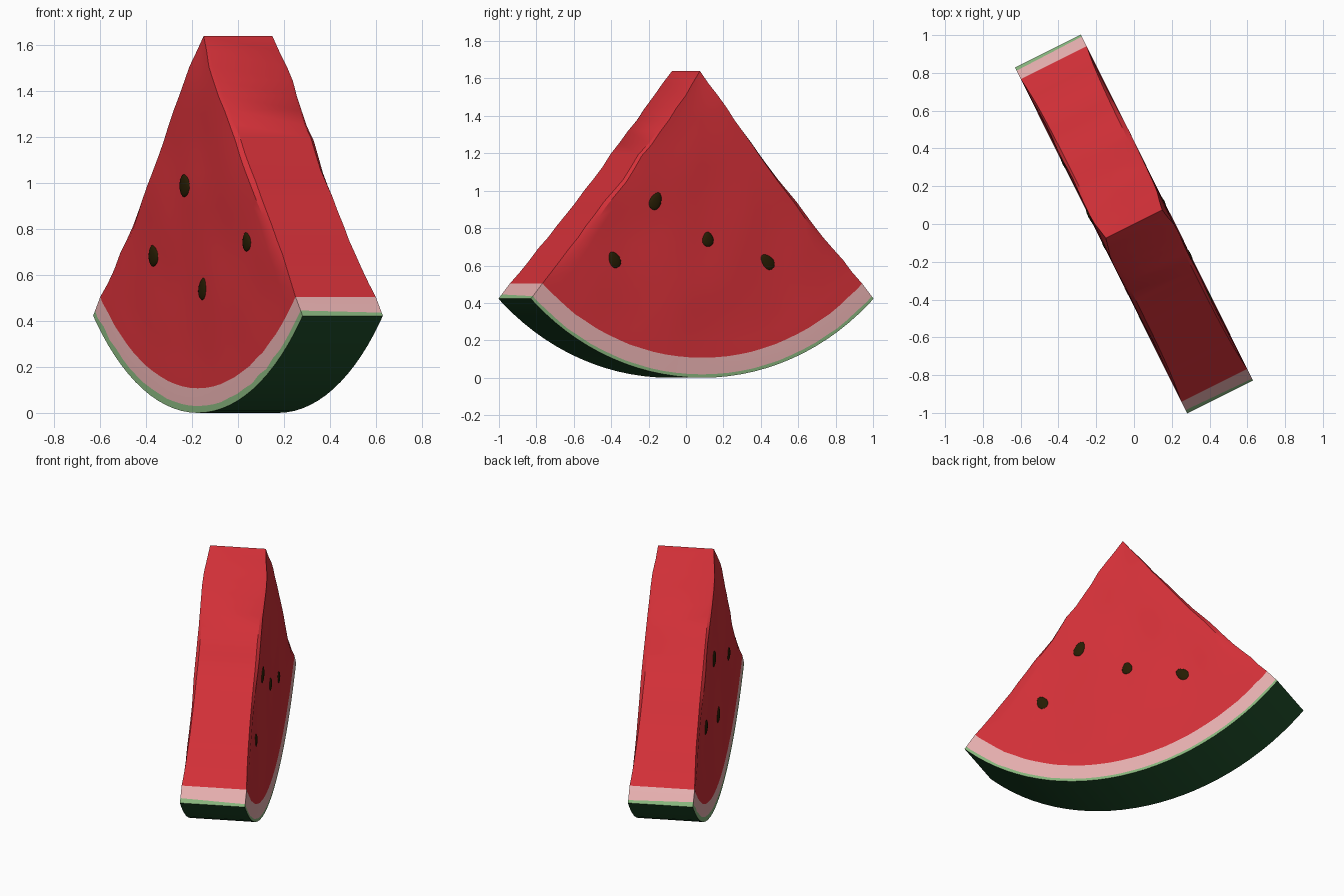
import bpy, bmesh, math
from mathutils import Vector, noise

if "Cube" in bpy.data.objects:
    bpy.data.objects.remove(bpy.data.objects["Cube"])

U = Vector((0.4455, -0.8953, 0))      # along the slice
N = Vector((0.8953, 0.4455, 0))       # across the thickness
UP = Vector((0, 0, 1))
R = 1.45                              # rind radius, centred at height R
APEX, HALF, END = 1.64, 0.195, 1.023


def material(name, c):
    m = bpy.data.materials.new(name)
    m.diffuse_color = (*c, 1)
    m.use_nodes = True
    m.node_tree.nodes["Principled BSDF"].inputs["Base Color"].default_value = m.diffuse_color
    return m


RED = material("red flesh", (0.66, 0.030, 0.040))
PALE = material("pale inner rind", (0.83, 0.45, 0.45))
LIME = material("light green rind", (0.25, 0.47, 0.21))
DARK = material("dark green skin", (0.014, 0.078, 0.024))
SEED = material("dark seed", (0.020, 0.012, 0.001))


def finish(bm, name, mats, angle):
    bmesh.ops.recalc_face_normals(bm, faces=bm.faces)
    me = bpy.data.meshes.new(name)
    bm.to_mesh(me)
    bm.free()
    for m in mats:
        me.materials.append(m)
    ob = bpy.data.objects.new(name, me)
    bpy.context.collection.objects.link(ob)
    bpy.context.view_layer.objects.active = ob
    ob.select_set(True)
    bpy.ops.object.shade_smooth_by_angle(angle=math.radians(angle))
    ob.select_set(False)
    return ob


# slice body: two fan grids from the tip to the rind, joined by walls
TMAX = math.asin(END / R)
COLS = [-1, -0.965] + [-0.9 + 1.8 * i / 26 for i in range(27)] + [0.965, 1]
ROWS = 18                              # flesh rows


def ray_hit(dx, dz, r):
    # distance from the tip to the circle of radius r
    b = dz * (APEX - R)
    return -b + math.sqrt(b * b - (APEX - R) ** 2 + r * r)


def relief(s, z, side):
    return noise.noise(Vector((s * 3.2, z * 3.2, side * 7.3)))


def column(t, side):
    a = t * TMAX
    d = Vector((R * math.sin(a), R - R * math.cos(a) - APEX)).normalized()
    jag = 0.012 * noise.noise(Vector((t * 14, side * 3, 1)))
    green = (1.42 + jag) if side < 0 else 1.432 + 0.4 * jag
    inner = 1.343 + 0.4 * jag
    flesh = ray_hit(*d, inner)
    dist = [flesh * i / ROWS for i in range(ROWS + 1)]
    dist += [ray_hit(*d, green), ray_hit(*d, R)]
    pts = []
    for i, l in enumerate(dist):
        f = min(i / ROWS, 1)
        s, z = d.x * l, APEX + d.y * l
        mask = math.sin(math.pi * f) ** 0.5 if 0 < f < 1 else 0
        h = HALF - mask * (0.007 + 0.012 * relief(s, z, side))
        if i < ROWS + 1:
            h -= 0.028 * max(0, 1 - f * 8)           # softened tip
        if abs(t) == 1 and i <= ROWS:
            h = min(h, HALF - 0.024 * (1 - f ** 6))  # softened cut edge
        # wavy cut
        sg = 1 if t > 0 else -1
        w = mask * max(0, (abs(t) - 0.7) / 0.3)
        off = w * (0.011 - 0.016 * noise.noise(Vector((l * 7.5, sg * 5.1, side * 0.4))))
        s -= sg * off * 0.77
        z -= off * 0.64
        pts.append(U * s + N * (side * h) + UP * z)
    return pts


bm = bmesh.new()
grids = {sd: [[bm.verts.new(p) for p in column(t, sd)] for t in COLS] for sd in (-1, 1)}
nr = ROWS + 3


def row_mat(j):
    return 0 if j < ROWS else (1 if j == ROWS else 2)


def quad(vs, mi):
    bm.faces.new(vs).material_index = mi


for sd in (-1, 1):
    g = grids[sd]
    for i in range(len(COLS) - 1):
        for j in range(nr - 1):
            quad((g[i][j], g[i + 1][j], g[i + 1][j + 1], g[i][j + 1]), row_mat(j))
A, B = grids[-1], grids[1]
for c in (0, -1):                      # the two cut walls
    for j in range(nr - 1):
        quad((A[c][j], B[c][j], B[c][j + 1], A[c][j + 1]), row_mat(j))
for i in range(len(COLS) - 1):         # curved outer skin
    quad((A[i][-1], B[i][-1], B[i + 1][-1], A[i + 1][-1]), 3)
bmesh.ops.remove_doubles(bm, verts=bm.verts, dist=0.0005)
finish(bm, "melon_slice", [RED, PALE, LIME, DARK], 30)


# seeds: flattened teardrops set in both faces (s, z, width, height, tilt, side)
SEEDS = [(0.275, 0.945, 0.068, 0.10, -25, 1), (0.52, 0.63, 0.07, 0.095, 28, 1),
         (-0.037, 0.74, 0.066, 0.08, 5, 1), (-0.395, 0.62, 0.068, 0.10, 45, 1),
         (-0.14, 0.99, 0.095, 0.10, 25, -1), (-0.45, 0.685, 0.09, 0.095, 25, -1),
         (0.46, 0.745, 0.078, 0.085, 20, -1), (0.034, 0.54, 0.075, 0.10, -15, -1)]
for k, (s, z, w, h, tilt, side) in enumerate(SEEDS):
    bm = bmesh.new()
    bmesh.ops.create_uvsphere(bm, u_segments=12, v_segments=8, radius=1)
    a = math.radians(tilt)
    right = U * -side                  # screen right when facing this side
    depth = HALF - 0.007 - 0.012 * relief(s, z, side)
    for v in bm.verts:
        x = v.co.x * w / 2 * (1 - 0.2 * v.co.z)
        y = v.co.z * h / 2
        px = x * math.cos(a) - y * math.sin(a)
        py = x * math.sin(a) + y * math.cos(a)
        v.co = U * s + N * (side * (depth + v.co.y * 0.010)) + UP * (z + py) + right * px
    finish(bm, f"seed_{k + 1}", [SEED], 40)
